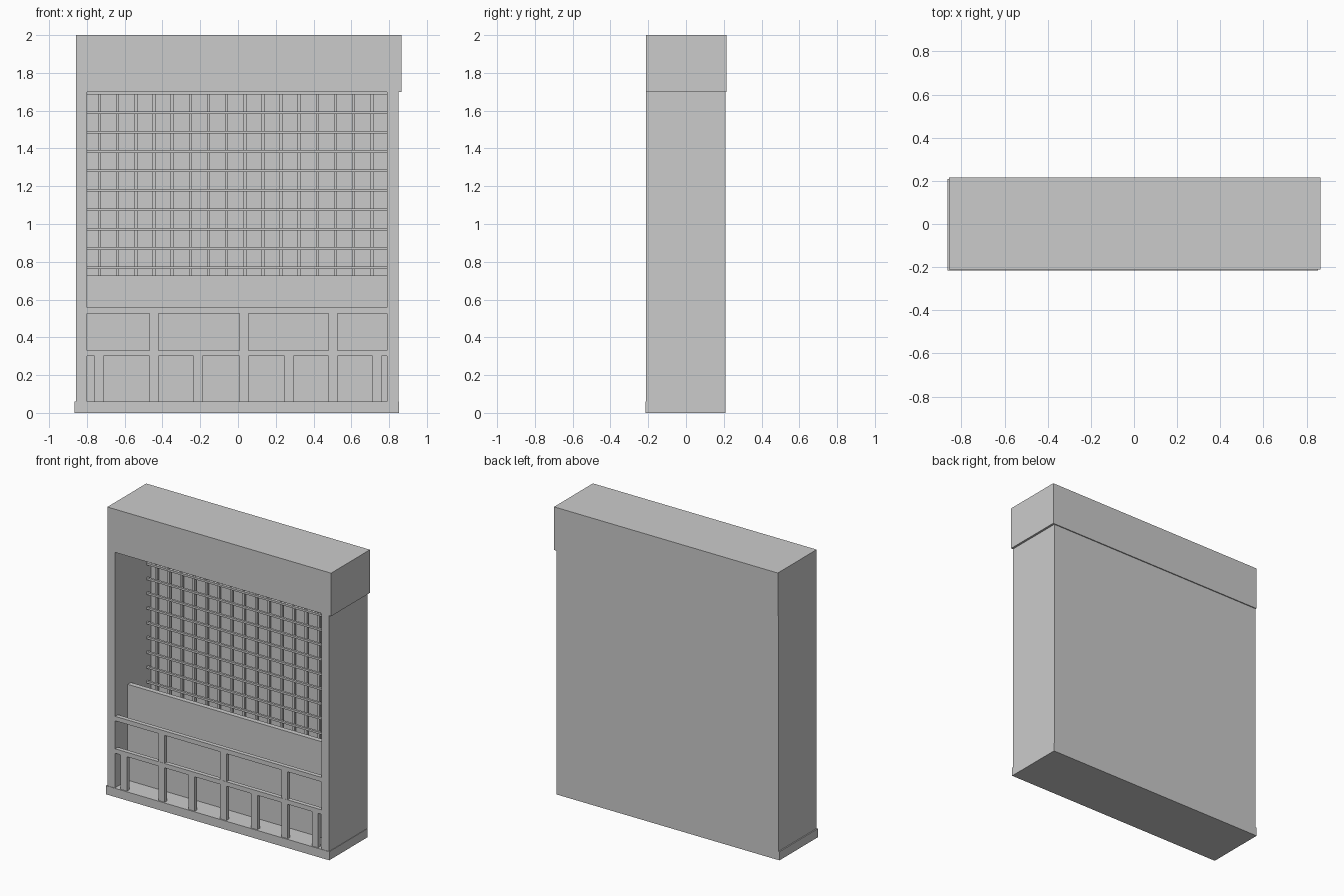
import bpy, bmesh
from mathutils import Matrix, Vector

if "Cube" in bpy.data.objects:
    bpy.data.objects.remove(bpy.data.objects["Cube"])


def boxes(name, parts):
    """One flat-shaded object made of boxes (x0, x1, y0, y1, z0, z1)."""
    bm = bmesh.new()
    for x0, x1, y0, y1, z0, z1 in parts:
        m = Matrix.Translation(((x0 + x1) / 2, (y0 + y1) / 2, (z0 + z1) / 2))
        m = m @ Matrix.Diagonal(Vector((x1 - x0, y1 - y0, z1 - z0, 1)))
        bmesh.ops.create_cube(bm, size=1, matrix=m)
    mesh = bpy.data.meshes.new(name)
    bm.to_mesh(mesh)
    bm.free()
    obj = bpy.data.objects.new(name, mesh)
    bpy.context.collection.objects.link(obj)
    return obj


IN_L, IN_R = -0.80, 0.79

# Carcass: base, sides, back and overhanging header
boxes("base", [(-0.865, 0.853, -0.215, 0.208, 0, 0.06)])
boxes("left_side", [(-0.857, IN_L, -0.212, 0.208, 0.06, 1.70)])
boxes("right_side", [(IN_R, 0.85, -0.212, 0.208, 0.06, 1.70)])
boxes("back_panel", [(IN_L, IN_R, 0.185, 0.208, 0.06, 1.70)])
boxes("header", [(-0.857, 0.865, -0.212, 0.215, 1.70, 2.0)])

# Lattice in front of the back panel, running down behind the counter
boxes("lattice_uprights", [(x - 0.008, x + 0.008, 0.145, 0.165, 0.06, 1.70)
                           for x in (-0.733 + 0.0961 * i for i in range(16))])
boxes("lattice_rails", [(IN_L, IN_R, 0.135, 0.15, z - 0.007, z + 0.007)
                        for z in (1.692 - 0.1027 * i for i in range(16))])

# Counter panel, set back from the front
boxes("counter_panel", [(IN_L, IN_R, -0.07, -0.035, 0.06, 0.727)])

# Front frame: two rails, and two rows of short posts
boxes("front_rails", [(IN_L, IN_R, -0.208, -0.178, z, z + 0.031)
                      for z in (0.30, 0.526)])
boxes("upper_posts", [(x - 0.024, x + 0.024, -0.207, -0.18, 0.331, 0.526)
                      for x in (-0.444, 0.032, 0.503)])
boxes("lower_posts", [(x - 0.024, x + 0.024, -0.207, -0.18, 0.06, 0.30)
                      for x in (-0.735, -0.444, -0.212, 0.032, 0.27, 0.503, 0.737)])
